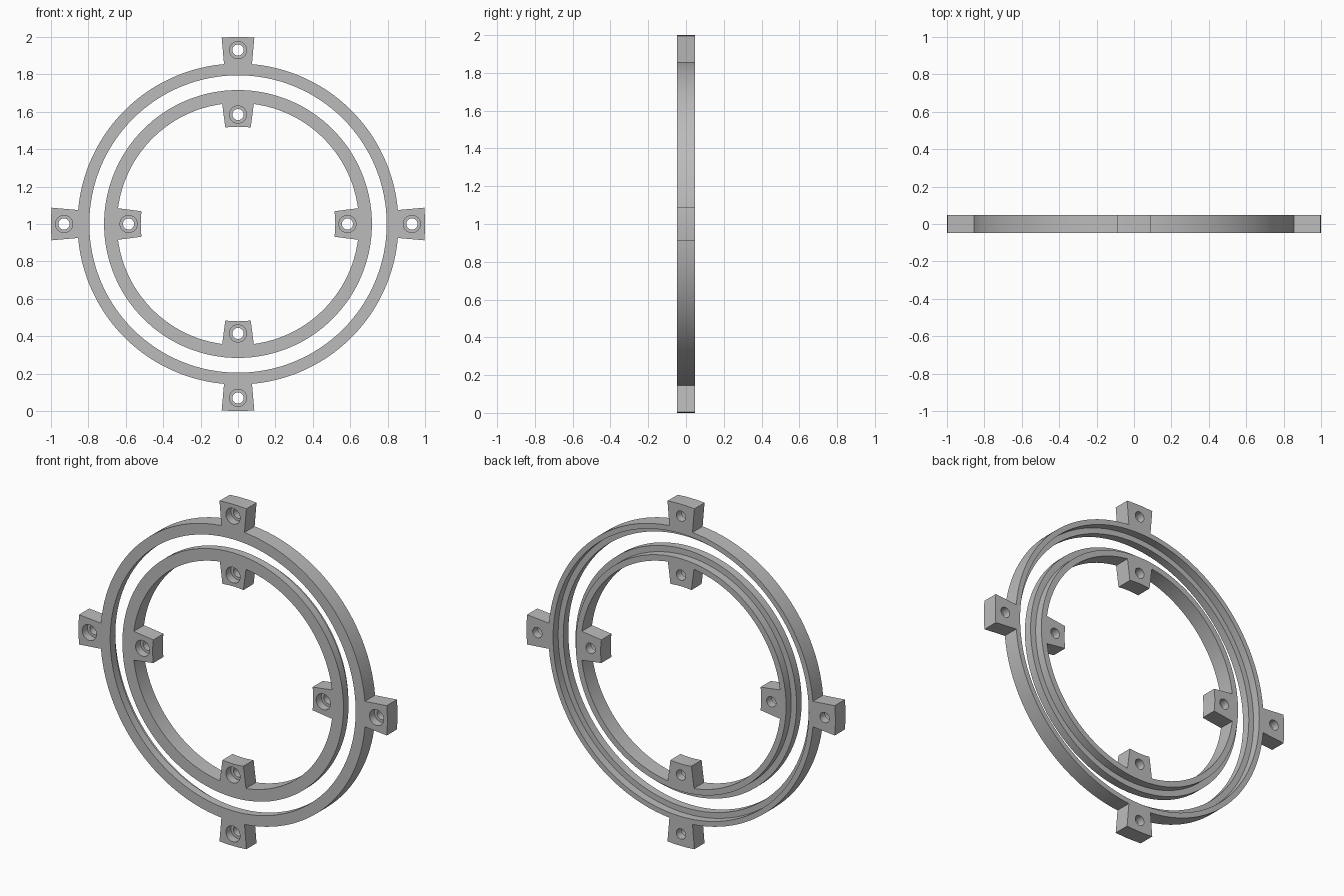
import bpy, bmesh
from math import sin, cos, pi, radians
from mathutils import Matrix, Vector

SEGS = 128
HALF = 0.047          # half thickness
CENTRE = Vector((0, 0, 1))

cube = bpy.data.objects.get("Cube")
if cube:
    bpy.data.objects.remove(cube, do_unlink=True)

grey = bpy.data.materials.new("plain grey")
grey.use_nodes = True
grey.diffuse_color = (0.5, 0.5, 0.5, 1)
grey.node_tree.nodes["Principled BSDF"].inputs["Base Color"].default_value = (0.5, 0.5, 0.5, 1)


def make_object(name, bm, helper=False):
    bmesh.ops.recalc_face_normals(bm, faces=bm.faces)
    mesh = bpy.data.meshes.new(name)
    bm.to_mesh(mesh)
    bm.free()
    mesh.materials.append(grey)
    obj = bpy.data.objects.new(name, mesh)
    bpy.context.collection.objects.link(obj)
    obj.location = CENTRE
    obj.hide_render = helper
    return obj


def lathe(name, profile):
    """Turn a closed (radius, y) profile about the y axis."""
    bm = bmesh.new()
    loops = []
    for i in range(SEGS):
        a = 2 * pi * i / SEGS
        loops.append([bm.verts.new((r * sin(a), y, r * cos(a))) for r, y in profile])
    n = len(profile)
    for i in range(SEGS):
        p, q = loops[i], loops[(i + 1) % SEGS]
        for j in range(n):
            k = (j + 1) % n
            bm.faces.new((p[j], p[k], q[k], q[j]))
    return make_object(name, bm)


def lugs(r_in, r_out, half_angle):
    """Four wedge blocks with curved ends, one on each axis."""
    bm = bmesh.new()
    steps = 8
    angles = [half_angle * (2 * i / steps - 1) for i in range(steps + 1)]
    outline = [(r_out, a) for a in angles] + [(r_in, a) for a in reversed(angles)]
    for quarter in range(4):
        turn = quarter * pi / 2
        verts = [bm.verts.new((r * sin(a + turn), -HALF, r * cos(a + turn))) for r, a in outline]
        face = bm.faces.new(verts)
        ext = bmesh.ops.extrude_face_region(bm, geom=[face])
        moved = [v for v in ext["geom"] if isinstance(v, bmesh.types.BMVert)]
        bmesh.ops.translate(bm, verts=moved, vec=(0, 2 * HALF, 0))
    return make_object("lug_helper", bm, True)


def bores(distance, radius, y0, y1):
    """Four cylinders along y at the lug centres."""
    bm = bmesh.new()
    for quarter in range(4):
        a = quarter * pi / 2
        place = Matrix.Translation((distance * sin(a), (y0 + y1) / 2, distance * cos(a)))
        bmesh.ops.create_cone(bm, cap_ends=True, segments=32, radius1=radius, radius2=radius,
                              depth=y1 - y0, matrix=place @ Matrix.Rotation(pi / 2, 4, 'X'))
    return make_object("bore_helper", bm, True)


def combine(obj, other, operation):
    mod = obj.modifiers.new(operation.lower(), 'BOOLEAN')
    mod.operation = operation
    mod.solver = 'EXACT'
    mod.object = other
    bpy.ops.object.select_all(action='DESELECT')
    bpy.context.view_layer.objects.active = obj
    obj.select_set(True)
    bpy.ops.object.modifier_apply(modifier=mod.name)
    bpy.data.objects.remove(other, do_unlink=True)


def build_ring(name, profile, lug, hole_distance):
    ring = lathe(name, profile)
    combine(ring, lugs(*lug), 'UNION')
    # Through hole and front counterbore for each screw
    combine(ring, bores(hole_distance, 0.03, -0.1, 0.1), 'DIFFERENCE')
    combine(ring, bores(hole_distance, 0.046, -0.1, 0.0), 'DIFFERENCE')
    bpy.ops.object.shade_smooth_by_angle(angle=radians(30))


# Outer ring: lugs point outward, step on the back of the inside edge
build_ring("outer_ring",
           [(0.795, -HALF), (0.858, -HALF), (0.858, HALF), (0.828, HALF), (0.828, 0), (0.795, 0)],
           (0.842, 1.0, radians(5)), 0.93)

# Inner ring: lugs point inward, step on the back of the outside edge
build_ring("inner_ring",
           [(0.647, -HALF), (0.716, -HALF), (0.716, 0), (0.681, 0), (0.681, HALF), (0.647, HALF)],
           (0.52, 0.665, radians(7.5)), 0.585)
